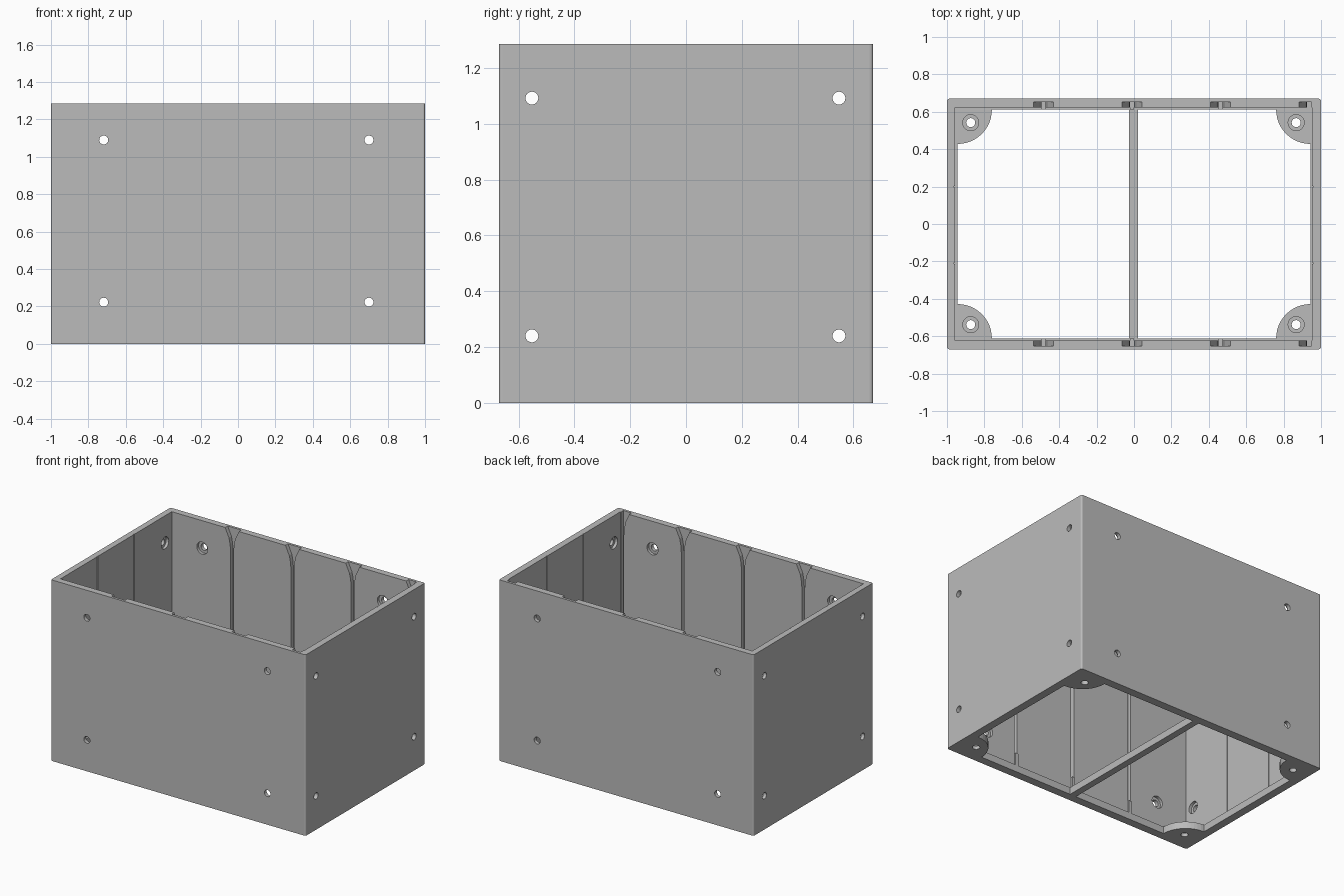
import bpy, bmesh, math
from mathutils import Vector

if "Cube" in bpy.data.objects:
    bpy.data.objects.remove(bpy.data.objects["Cube"])

H, X, Y = 1.285, 1.0, 0.67        # outer height and half sizes
FLOOR = 0.05                      # thickness of the floor frame

grey = bpy.data.materials.new("light_grey")
grey.diffuse_color = (0.5, 0.5, 0.5, 1)
grey.use_nodes = True
grey.node_tree.nodes["Principled BSDF"].inputs["Base Color"].default_value = grey.diffuse_color


def prism(name, pts, axis, lo, hi):
    """Extrude a 2D outline along an axis ('x': yz, 'y': xz, 'z': xy)."""
    def place(a, b, t):
        return {'x': (t, a, b), 'y': (a, t, b), 'z': (a, b, t)}[axis]
    bm = bmesh.new()
    face = bm.faces.new([bm.verts.new(place(a, b, lo)) for a, b in pts])
    ext = bmesh.ops.extrude_face_region(bm, geom=[face])
    moved = [g for g in ext['geom'] if isinstance(g, bmesh.types.BMVert)]
    bmesh.ops.translate(bm, verts=moved, vec=Vector(place(0, 0, hi - lo)))
    bmesh.ops.recalc_face_normals(bm, faces=bm.faces)
    me = bpy.data.meshes.new(name)
    bm.to_mesh(me)
    bm.free()
    ob = bpy.data.objects.new(name, me)
    bpy.context.collection.objects.link(ob)
    return ob


def rect(a0, a1, b0, b1):
    return [(a0, b0), (a1, b0), (a1, b1), (a0, b1)]


def circle(a, b, r, n=24):
    return [(a + r * math.cos(2 * math.pi * i / n),
             b + r * math.sin(2 * math.pi * i / n)) for i in range(n)]


cutters = []


def cut(pts, axis, lo, hi):
    ob = prism("cutter", pts, axis, lo, hi)
    ob.hide_render = True
    cutters.append(ob)


# outer block with small rounded vertical corners
r = 0.012
outline = []
for sx, sy, start in ((1, 1, 0), (-1, 1, 90), (-1, -1, 180), (1, -1, 270)):
    for k in range(4):
        t = math.radians(start + 30 * k)
        outline.append((sx * (X - r) + r * math.cos(t), sy * (Y - r) + r * math.sin(t)))
box = prism("open_box", outline, 'z', 0, H)

# inner cavity
cut(rect(-0.957, 0.953, -0.624, 0.624), 'z', FLOOR, H + 0.1)

# two floor openings, leaving a centre bar and rounded corner plates
for side, bar in ((-1, -0.027), (1, 0.021)):
    pts = [(bar, -0.611)]
    for sy in (-1, 1):
        arc = []
        for k in range(13):
            t = math.radians(90 * k / 12)
            arc.append((side * (0.943 - 0.183 * math.cos(t)),
                        sy * (0.611 - 0.183 * math.sin(t))))
        pts += arc if sy < 0 else arc[::-1]
    pts.append((bar, 0.611))
    cut(pts, 'z', -0.1, FLOOR + 0.1)

# vertical slots in front and back walls, flared at the top
for x in (-0.484, -0.01, 0.463, 0.937):
    flare = [(0.011, H - 0.16), (0.015, H - 0.11), (0.024, H - 0.065),
             (0.054, H), (0.054, H + 0.1)]
    right = [(0.011, FLOOR + 0.004)] + flare
    pts = [(min(x + a, 0.949), z) for a, z in right]
    if x > 0.9:
        pts = [(0.948, FLOOR + 0.004), (0.948, H + 0.1)]
    pts += [(x - a, z) for a, z in reversed(right)]
    cut(pts, 'y', -0.652, 0.652)

# fine grooves in the side walls
for y in (-0.21, 0.2):
    cut(rect(y - 0.004, y + 0.004, FLOOR + 0.004, H + 0.1), 'x', -0.962, 0.958)

# screw holes through the walls, wider on the inside
for z in (0.223, 1.09):
    for x in (-0.718, 0.7):
        cut(circle(x, z, 0.024), 'y', -1, 1)
        cut(circle(x, z, 0.043), 'y', -0.644, 0.644)
for z in (0.24, 1.092):
    for y in (-0.552, 0.548):
        cut(circle(y, z, 0.023), 'x', -1.5, 1.5)
        cut(circle(y, z, 0.042), 'x', -0.977, 0.973)

# screw holes in the floor corner plates
for x in (-0.873, 0.867):
    for y in (-0.538, 0.542):
        cut(circle(x, y, 0.024), 'z', -0.1, FLOOR + 0.1)
        cut(circle(x, y, 0.043), 'z', 0.025, FLOOR + 0.1)

# carve the block
for c in cutters:
    m = box.modifiers.new("carve", 'BOOLEAN')
    m.operation, m.solver, m.object = 'DIFFERENCE', 'EXACT', c
bpy.context.view_layer.update()
dg = bpy.context.evaluated_depsgraph_get()
carved = bpy.data.meshes.new_from_object(box.evaluated_get(dg))
box.modifiers.clear()
box.data = carved
for c in cutters:
    bpy.data.objects.remove(c, do_unlink=True)

# small stop tabs at the foot of the slots
parts = [box]
for x in (-0.484, -0.01, 0.463):
    for s in (-1, 1):
        lo, hi = sorted((s * 0.613, s * 0.655))
        parts.append(prism("slot_stop", rect(x - 0.011, x + 0.011, FLOOR - 0.01, 0.14),
                           'y', lo, hi))

for ob in parts:
    ob.data.materials.clear()
    ob.data.materials.append(grey)
